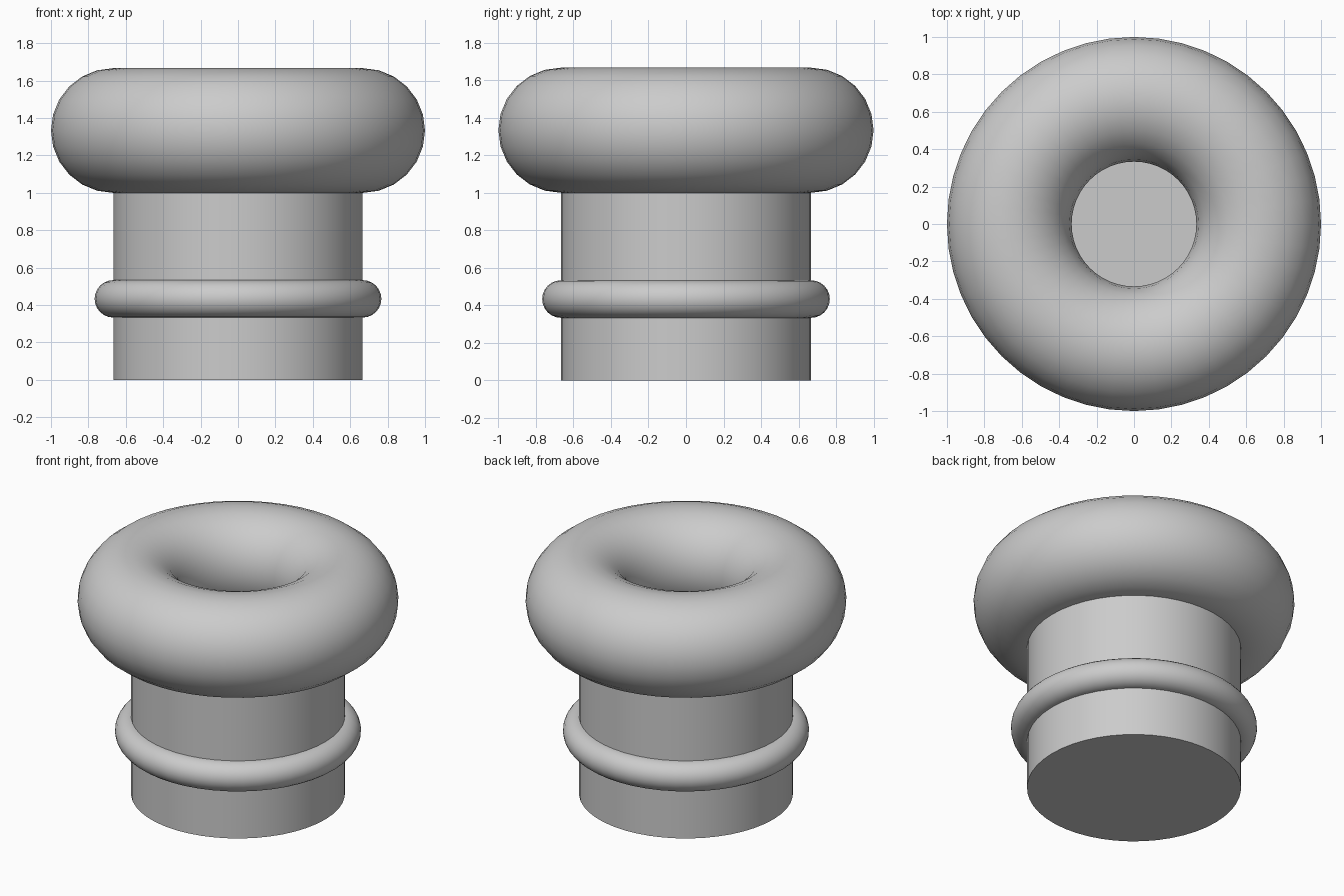
import bpy
import math

cube = bpy.data.objects.get("Cube")
if cube:
    bpy.data.objects.remove(cube, do_unlink=True)

GREY = (0.6, 0.6, 0.6, 1.0)
mat = bpy.data.materials.new("plain grey")
mat.use_nodes = True
mat.diffuse_color = GREY
mat.node_tree.nodes["Principled BSDF"].inputs["Base Color"].default_value = GREY

UNIT = 1 / 3
RADIUS = 2 * UNIT


def finish(name):
    """Name the new part, colour it and smooth all but its sharp edges."""
    obj = bpy.context.object
    obj.name = name
    obj.data.materials.append(mat)
    bpy.ops.object.shade_smooth_by_angle(angle=math.radians(35))


def ring(name, tube, z):
    """A torus wrapped around the column."""
    bpy.ops.mesh.primitive_torus_add(
        major_radius=RADIUS, minor_radius=tube, location=(0, 0, z),
        major_segments=48, minor_segments=24)
    finish(name)


# Column, closed at both ends; its top is the floor of the hollow
bpy.ops.mesh.primitive_cylinder_add(
    vertices=48, radius=RADIUS, depth=3 * UNIT, location=(0, 0, 1.5 * UNIT))
finish("column")

# Thin band and the thick rim resting on the column
ring("band", 0.3 * UNIT, 1.3 * UNIT)
ring("rim", UNIT, 4 * UNIT)
